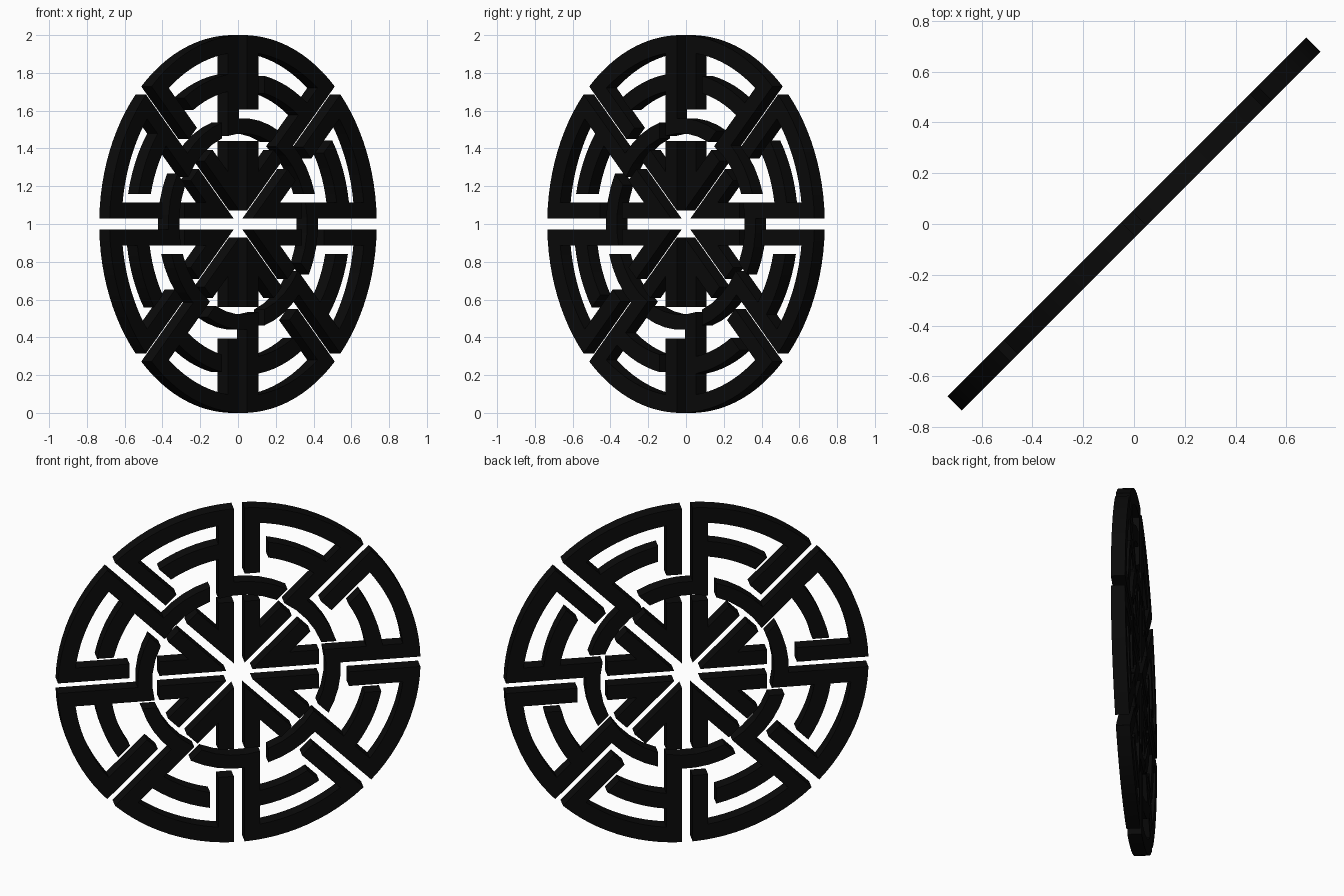
import bpy, bmesh
from math import radians, asin, cos, sin, pi
from mathutils import Vector, Matrix

if "Cube" in bpy.data.objects:
    bpy.data.objects.remove(bpy.data.objects["Cube"])

SECTORS = 8
STEP = 2 * pi / SECTORS
HALF_GAP, BAR = 0.03, 0.115      # bar edges measured from the sector dividing line
FREE = 0.16                      # where loose arc ends stop short of the next bar
DEPTH = 0.078

black = bpy.data.materials.new("black")
black.diffuse_color = (0.003, 0.003, 0.003, 1)
black.use_nodes = True
black.node_tree.nodes["Principled BSDF"].inputs["Base Color"].default_value = black.diffuse_color

# Disc plane: right = diagonal of x and y, up = z, facing front right
FRAME = Matrix.Translation((0, 0, 1)) @ Matrix.Rotation(radians(45), 4, 'Z') @ Matrix.Rotation(radians(90), 4, 'X')


def low(r, d, line=0.0):
    """Angle at radius r, distance d above a dividing line."""
    return line + asin(d / r)


def high(r, d):
    """Angle at radius r, distance d below the upper dividing line."""
    return STEP - asin(d / r)


def arc(r, a, b, n):
    return [(r * cos(a + (b - a) * i / n), r * sin(a + (b - a) * i / n)) for i in range(n + 1)]


def along(line, dist, d):
    """Point a distance along a dividing line, offset sideways by d."""
    return (dist * cos(line) - d * sin(line), dist * sin(line) + d * cos(line))


def plate(name, outline, turn):
    bm = bmesh.new()
    rot = Matrix.Rotation(turn, 4, 'Z')
    verts = [bm.verts.new(rot @ Vector((x, y, -DEPTH / 2))) for x, y in outline]
    face = bm.faces.new(verts)
    ext = bmesh.ops.extrude_face_region(bm, geom=[face])
    bmesh.ops.translate(bm, vec=(0, 0, DEPTH), verts=[v for v in ext["geom"] if isinstance(v, bmesh.types.BMVert)])
    bmesh.ops.triangulate(bm, faces=[f for f in bm.faces if len(f.verts) > 4])
    bmesh.ops.transform(bm, matrix=FRAME, verts=bm.verts)
    bmesh.ops.recalc_face_normals(bm, faces=bm.faces)
    mesh = bpy.data.meshes.new(name)
    bm.to_mesh(mesh)
    bm.free()
    mesh.materials.append(black)
    bpy.context.collection.objects.link(bpy.data.objects.new(name, mesh))


# Outer hooked plate: rim, short bar, middle arc, long bar and inner arc
hook = arc(1.0, low(1, HALF_GAP), high(1, HALF_GAP), 12)
hook += [along(STEP, 0.605, -HALF_GAP), along(STEP, 0.605, -BAR)]
hook += arc(0.91, high(0.91, BAR), low(0.91, BAR), 10)
hook += arc(0.80, low(0.80, BAR), high(0.80, FREE), 6)
hook += arc(0.71, high(0.71, FREE), low(0.71, BAR), 6)
hook += arc(0.48, low(0.48, BAR), low(0.48, FREE, -STEP), 4)
hook += arc(0.56, low(0.56, FREE, -STEP), low(0.56, HALF_GAP), 4)

# Inner forked ray: two bars joined at the centre
tip = HALF_GAP / sin(STEP / 2)
notch = BAR / sin(STEP / 2)
ray = [(tip * cos(STEP / 2), tip * sin(STEP / 2)),
       along(0, 0.44, HALF_GAP), along(0, 0.44, BAR),
       (notch * cos(STEP / 2), notch * sin(STEP / 2)),
       along(STEP, 0.44, -BAR), along(STEP, 0.44, -HALF_GAP)]

for i in range(SECTORS):
    plate(f"hooked_segment_{i + 1}", hook, i * STEP)
    plate(f"centre_ray_{i + 1}", ray, i * STEP)
